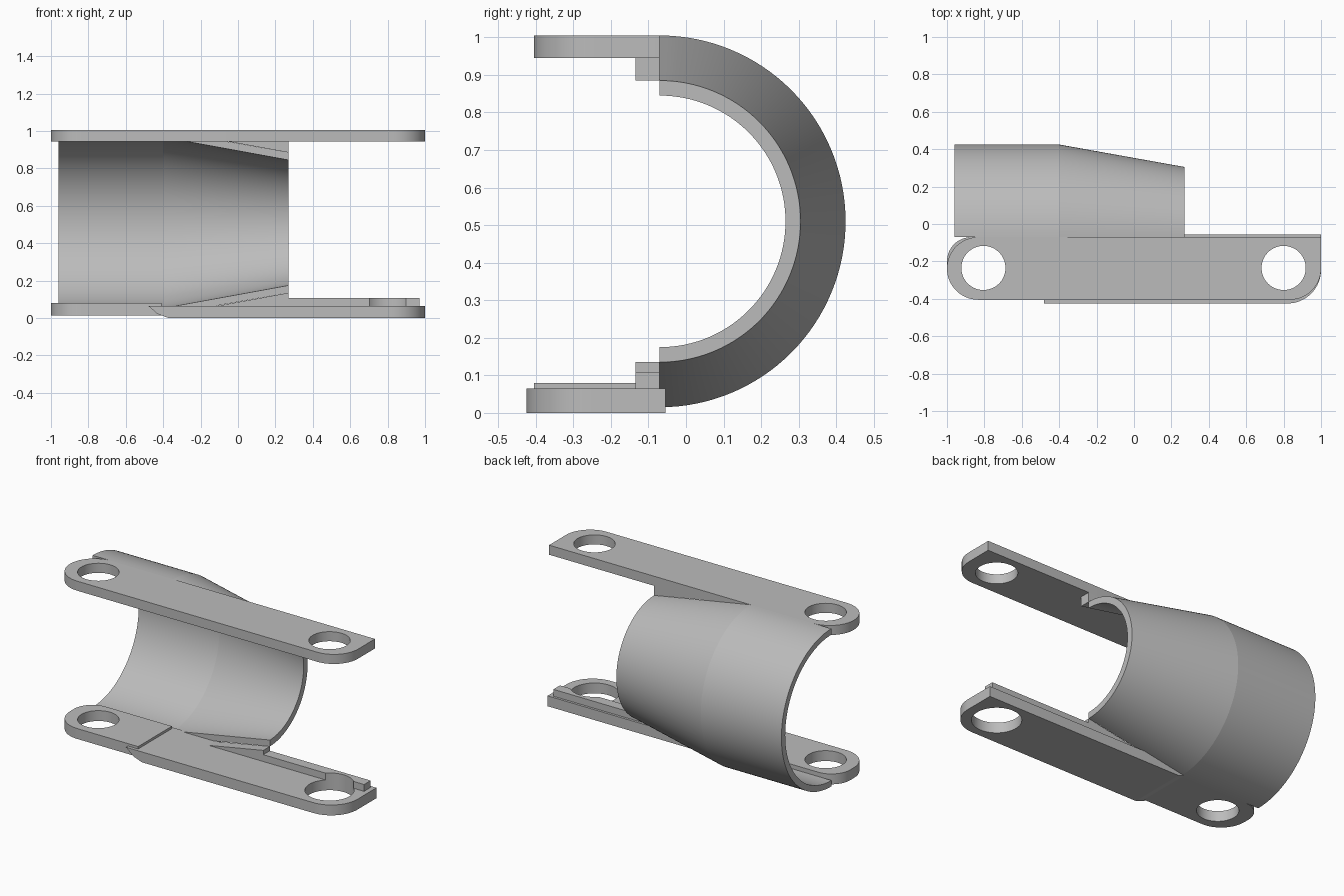
import bpy, bmesh
from math import pi, sin, cos

cube = bpy.data.objects.get("Cube")
if cube:
    bpy.data.objects.remove(cube, do_unlink=True)

grey = bpy.data.materials.new("plain grey")
grey.use_nodes = True
colour = (0.5, 0.5, 0.5, 1)
grey.diffuse_color = colour
grey.node_tree.nodes["Principled BSDF"].inputs["Base Color"].default_value = colour

AXIS_Y, AXIS_Z = -0.07, 0.51
HOLE_Y = -0.235


def finish(name, bm):
    bmesh.ops.recalc_face_normals(bm, faces=bm.faces)
    mesh = bpy.data.meshes.new(name)
    bm.to_mesh(mesh)
    bm.free()
    mesh.materials.append(grey)
    obj = bpy.data.objects.new(name, mesh)
    bpy.context.collection.objects.link(obj)
    return obj


def prism(name, points, offset):
    """Extrude a closed polygon of 3D points along an offset."""
    bm = bmesh.new()
    face = bm.faces.new([bm.verts.new(p) for p in points])
    ext = bmesh.ops.extrude_face_region(bm, geom=[face])
    verts = [v for v in ext["geom"] if isinstance(v, bmesh.types.BMVert)]
    bmesh.ops.translate(bm, verts=verts, vec=offset)
    return finish(name, bm)


def plate(name, x0, x1, y0, y1, z0, z1, radii):
    """Rectangle with a radius per corner: front left, front right, back right, back left."""
    corners = [(x0, y0, 1, 1), (x1, y0, -1, 1), (x1, y1, -1, -1), (x0, y1, 1, -1)]
    pts = []
    for i, ((x, y, sx, sy), r) in enumerate(zip(corners, radii)):
        steps = 16 if r else 0
        for k in range(steps + 1):
            a = pi + i * pi / 2 + (k / steps if steps else 0) * pi / 2
            pts.append((x + sx * r + r * cos(a), y + sy * r + r * sin(a), z0))
    return prism(name, pts, (0, 0, z1 - z0))


def drill(obj, x, radius):
    """Cut a round vertical hole through a part."""
    bm = bmesh.new()
    bmesh.ops.create_cone(bm, cap_ends=True, segments=64, radius1=radius, radius2=radius, depth=3)
    cutter = finish("hole_cutter", bm)
    cutter.location = (x, HOLE_Y, 0.5)
    cutter.hide_render = True
    mod = obj.modifiers.new("hole", "BOOLEAN")
    mod.operation, mod.solver, mod.object = "DIFFERENCE", "EXACT", cutter
    bpy.context.view_layer.objects.active = obj
    bpy.ops.object.modifier_apply(modifier=mod.name)
    bpy.data.objects.remove(cutter, do_unlink=True)


def half_tube(name, profile, segments=64):
    """Sweep a closed (x, radius) profile through the rear half turn."""
    bm = bmesh.new()
    rings = []
    for k in range(segments + 1):
        a = -pi / 2 + pi * k / segments
        rings.append([bm.verts.new((x, AXIS_Y + r * cos(a), AXIS_Z + r * sin(a)))
                      for x, r in profile])
    n = len(profile)
    for a, b in zip(rings, rings[1:]):
        for i in range(n):
            j = (i + 1) % n
            bm.faces.new((a[i], a[j], b[j], b[i]))
    for ring in (rings[0], rings[-1]):
        bm.faces.new(ring)
    return finish(name, bm)


# Tapered half tube
half_tube("tapered_half_tube", [(-0.96, 0.495), (-0.4, 0.495), (0.27, 0.375),
                                (0.27, 0.335), (-0.4, 0.457), (-0.96, 0.457)])

# Upper arm with a hole at each end
top = plate("upper_arm", -1, 1, -0.405, AXIS_Y, 0.945, 1.005, (0.167, 0.167, 0, 0.167))
drill(top, -0.805, 0.118)
drill(top, 0.8, 0.118)

# Lower arm: raised left section
left = plate("lower_arm_left", -1, -0.41, -0.405, AXIS_Y, 0.015, 0.08, (0.167, 0, 0, 0.13))
drill(left, -0.805, 0.118)

# Lower arm: wider right section with a sloped left end
right = plate("lower_arm_right", -0.48, 1, -0.425, -0.055, 0, 0.065, (0, 0.18, 0, 0))
bm = bmesh.new()
bm.from_mesh(right.data)
bmesh.ops.bisect_plane(bm, geom=bm.verts[:] + bm.edges[:] + bm.faces[:],
                       plane_co=(0, 0, 0.022), plane_no=(0, 0, 1))
for v in bm.verts:
    if v.co.x < -0.4 and v.co.z < 0.06:
        v.co.x = -0.37 if v.co.z < 0.01 else -0.43
bm.to_mesh(right.data)
bm.free()
drill(right, 0.8, 0.14)

# Wedges joining the tube to the arms, and the rail along the lower arm
outlines = {
    "upper_wedge": [(-0.06, 0.945), (0.27, 0.885), (0.27, 0.945)],
    "lower_wedge_and_rail": [(-0.11, 0.065), (0.27, 0.135), (0.27, 0.108),
                             (0.97, 0.108), (0.97, 0.065)],
}
for name, outline in outlines.items():
    part = prism(name, [(x, -0.135, z) for x, z in outline], (0, 0.065, 0))
    if "rail" in name:
        drill(part, 0.8, 0.14)

# Smooth the round surfaces and keep the edges crisp
bpy.ops.object.select_all(action="DESELECT")
for obj in bpy.context.scene.objects:
    if obj.type == "MESH":
        obj.select_set(True)
        bpy.context.view_layer.objects.active = obj
bpy.ops.object.shade_smooth_by_angle(angle=pi / 22)
